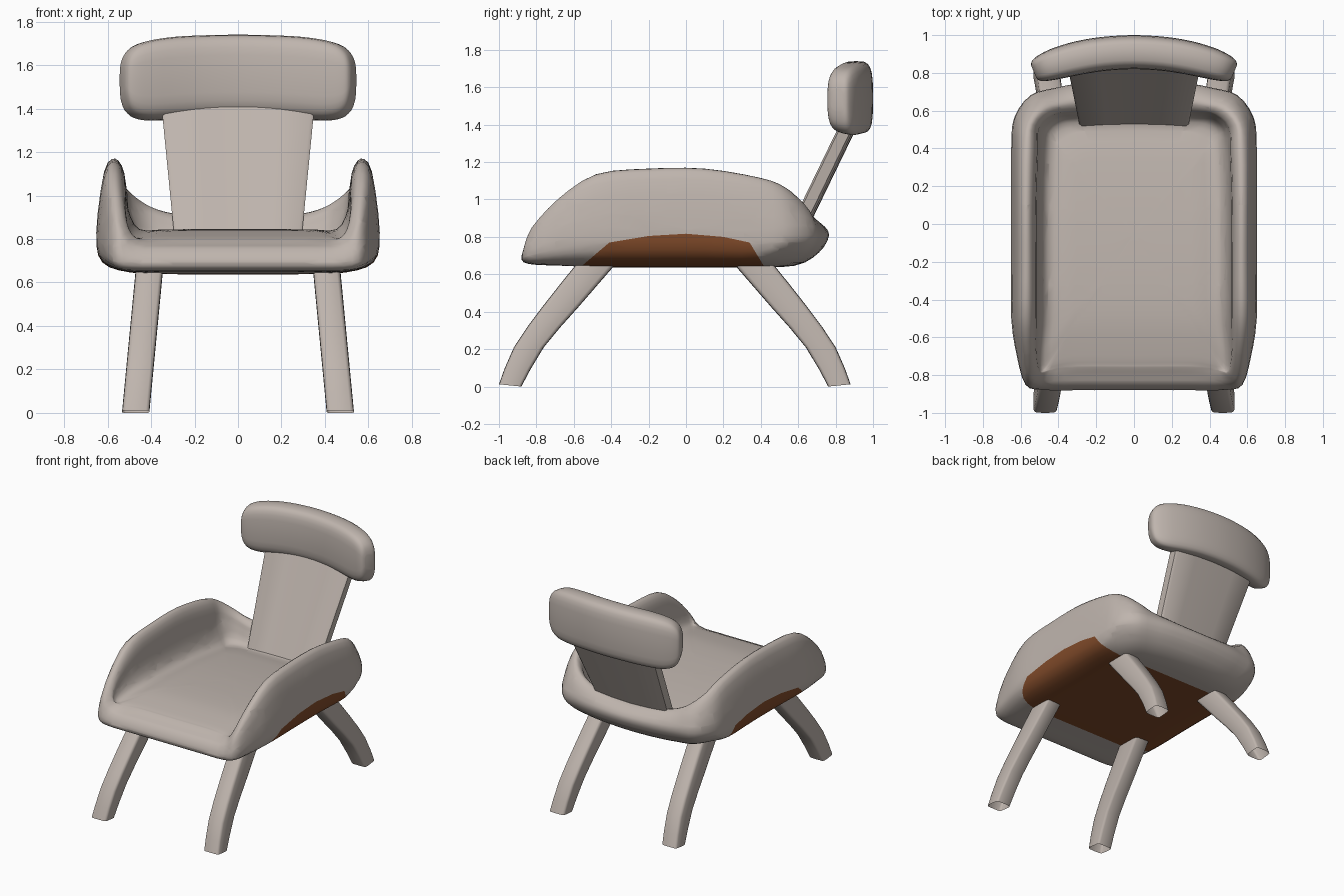
import bpy, bmesh, math
from mathutils import Vector as V

if "Cube" in bpy.data.objects:
    bpy.data.objects.remove(bpy.data.objects["Cube"])


def material(name, col):
    m = bpy.data.materials.new(name)
    m.diffuse_color = (*col, 1)
    m.use_nodes = True
    m.node_tree.nodes["Principled BSDF"].inputs["Base Color"].default_value = m.diffuse_color
    return m


GREY = material("warm grey", (0.52, 0.46, 0.42))
BROWN = material("brown", (0.22, 0.07, 0.023))


def lerp(a, b, t):
    return a + (b - a) * t


def spline(rows, n, closed):
    """Catmull-Rom through a list of rows of points, n steps per span."""
    c, out = len(rows), []
    get = (lambda i: rows[i % c]) if closed else (lambda i: rows[max(0, min(c - 1, i))])
    for i in range(c if closed else c - 1):
        for k in range(n):
            t = k / n
            out.append([0.5 * (2 * b + (d - a) * t + (2 * a - 5 * b + 4 * d - e) * t * t
                               + (3 * b - a - 3 * d + e) * t ** 3)
                        for a, b, d, e in zip(get(i - 1), get(i), get(i + 1), get(i + 2))])
    if not closed:
        out.append(rows[-1])
    return out


def loft(name, rows, caps=(True, True), edit=None, angle=40):
    """Skin closed rows of points into a smooth object."""
    bm = bmesh.new()
    vs = [[bm.verts.new(p) for p in r] for r in rows]
    n = len(rows[0])
    for a, b in zip(vs, vs[1:]):
        for i in range(n):
            j = (i + 1) % n
            bm.faces.new((a[i], a[j], b[j], b[i]))
    if caps[0]:
        bm.faces.new(vs[0][::-1])
    if caps[1]:
        bm.faces.new(vs[-1])
    bmesh.ops.remove_doubles(bm, verts=bm.verts, dist=1e-5)
    bmesh.ops.recalc_face_normals(bm, faces=bm.faces)
    if edit:
        edit(bm)
    me = bpy.data.meshes.new(name)
    bm.to_mesh(me)
    bm.free()
    me.materials.append(GREY)
    me.materials.append(BROWN)
    me.shade_smooth()
    me.set_sharp_from_angle(angle=math.radians(angle))
    ob = bpy.data.objects.new(name, me)
    bpy.context.collection.objects.link(ob)
    return ob


def squircle(n, p=0.5):
    """Rounded-square unit section."""
    f = lambda v: math.copysign(abs(v) ** p, v) if abs(v) > 1e-6 else 0.0
    return [(f(math.cos(2 * math.pi * i / n)), f(math.sin(2 * math.pi * i / n))) for i in range(n)]


# Seat shell: outer edge (x, y) and rim (x, y, z), from front centre round to back centre
STATIONS = [
    (0, -.88, 0, -.80, .78), (.3, -.88, .3, -.80, .78), (.49, -.878, .46, -.81, .785),
    (.575, -.85, .527, -.805, .86), (.62, -.70, .555, -.68, 1.005), (.65, -.50, .565, -.48, 1.135),
    (.65, -.2, .565, -.2, 1.165), (.65, .1, .565, .1, 1.165), (.65, .4, .56, .4, 1.115),
    (.635, .56, .55, .53, 1.065), (.55, .68, .475, .615, .99), (.42, .72, .37, .64, .935),
    (.25, .75, .24, .655, .91), (0, .765, 0, .665, .895)]
ring = STATIONS + [(-s[0], s[1], -s[2], s[3], s[4]) for s in STATIONS[-2:0:-1]]


def floor_z(y):
    return .845 - (.35 if y < -.4 else .08) * (y + .4) ** 2


def seat_profile(s):
    """Points from the underside centre, over the rim, to the seat centre."""
    o, t, tz = V(s[:2]), V(s[2:4]), s[4]
    back = s[1] > .5
    mid = .81 if back else lerp(.64, tz, .37)
    e = lerp(o, t, 2.3)
    c = V((0, -.05))
    f = floor_z(e.y)
    up, inn = lerp(o, t, 1.5), lerp(o, t, 1.7)
    low_front = tz < .8      # the front lip just rolls into the seat
    pts = [(c, .636), (lerp(c, o, .45), .638), (o * .76, .646),
           (o * (.93 if back else .957), lerp(.64, mid, .45 if back else .3)), (o, mid),
           (lerp(o, t, .4), lerp(mid, tz, .7 if back or low_front else .82)), (t, tz),
           (up, floor_z(up.y) if low_front else lerp(tz, f, .2)),
           (inn, floor_z(inn.y) if low_front else lerp(tz, f, .5 if back else .7)), (e, f)]
    for k in (.75, .5, .25, 0):
        q = lerp(c, e, k)
        pts.append((q, floor_z(q.y)))
    return [V((p.x, p.y, z)) for p, z in pts]


cols = spline([seat_profile(s) for s in ring], 3, True)
rows = spline([list(r) for r in zip(*cols)], 3, False)

# Brown underside patch: outline in side view, cut into the shell
PATCH = [(-.545, .655), (-.41, .77), (-.2, .805), (0, .817), (.2, .80), (.34, .77), (.41, .655)]


def paint_patch(bm):
    planes = []
    for (y0, z0), (y1, z1) in zip(PATCH, PATCH[1:]):
        planes.append((V((0, y0, z0)), V((0, z0 - z1, y1 - y0)).normalized()))
    for co, no in planes:
        bmesh.ops.bisect_plane(bm, geom=bm.verts[:] + bm.edges[:] + bm.faces[:],
                               dist=1e-5, plane_co=co, plane_no=no)
    bm.normal_update()
    for f in bm.faces:
        c = f.calc_center_median()
        inside = all((c - co).dot(no) < 0 for co, no in planes)
        if inside and f.normal.z < .5 and (abs(c.x) > .6 or c.z < .72):
            f.material_index = 1


loft("seat_shell", rows, (False, False), paint_patch, 60)

# Backrest panel: tapered, leaning, slightly hollow in front
rows = []
for i in range(7):
    z = .72 + .73 * i / 6
    w = .297 + .098 * (z - .85)
    y = .612 + .485 * (z - .97)
    us = (-1, -.95, -.5, 0, .5, .95, 1)
    front = [V((u * w, y + .012 * (1 - u * u) + (.012 if abs(u) == 1 else 0), z)) for u in us]
    back = [V((u * w, y + .088 + .012 * (1 - u * u) - (.012 if abs(u) == 1 else 0), z)) for u in us]
    rows.append(front + back[::-1])
loft("back_panel", rows, angle=50)

# Headrest: cushion swept along an arc; (fraction, half depth, bottom, top)
HEAD = [(0, .09, 1.362, 1.74), (.3, .09, 1.36, 1.737), (.55, .089, 1.354, 1.73), (.76, .084, 1.35, 1.714),
        (.89, .075, 1.362, 1.692), (.965, .064, 1.392, 1.66), (1, .052, 1.435, 1.625), (1.015, .035, 1.48, 1.59)]
HEAD = [(-a, *r) for a, *r in HEAD[:0:-1]] + HEAD
R, A = 1.416, math.radians(21.7)
rows = []
for fr, t, lo, hi in HEAD:
    a = fr * A
    sec = []
    for u, v in squircle(24, .55):
        r = u * t
        low = lo - .22 * r
        sec.append(V(((R + r) * math.sin(a), .91 - R + (R + r) * math.cos(a), lerp(low, hi, (v + 1) / 2))))
    rows.append(sec)
loft("headrest", spline(rows, 3, False), angle=60)

# Legs: outer edge (y, z) and inner edge (y, z) from top to open foot
LEG = [(-.55, .70, -.335, .70), (-.59, .65, -.38, .65), (-.765, .43, -.575, .425),
       (-.92, .21, -.76, .21), (-1, .012, -.88, 0)]
for side, sx in (("left", -1), ("right", 1)):
    for end in ("front", "rear"):
        rows = []
        for oy, oz, iy, iz in LEG:
            sec = []
            for u, v in squircle(16, .33):
                k = (u + 1) / 2
                y, z = lerp(iy, oy, k), lerp(iz, oz, k)
                x = .471 - .096 * z + .063 * v
                sec.append(V((sx * x, y if end == "front" else -y - .12, z)))
            rows.append(sec)
        loft(f"{end}_{side}_leg", spline(rows, 2, False), (True, False))
